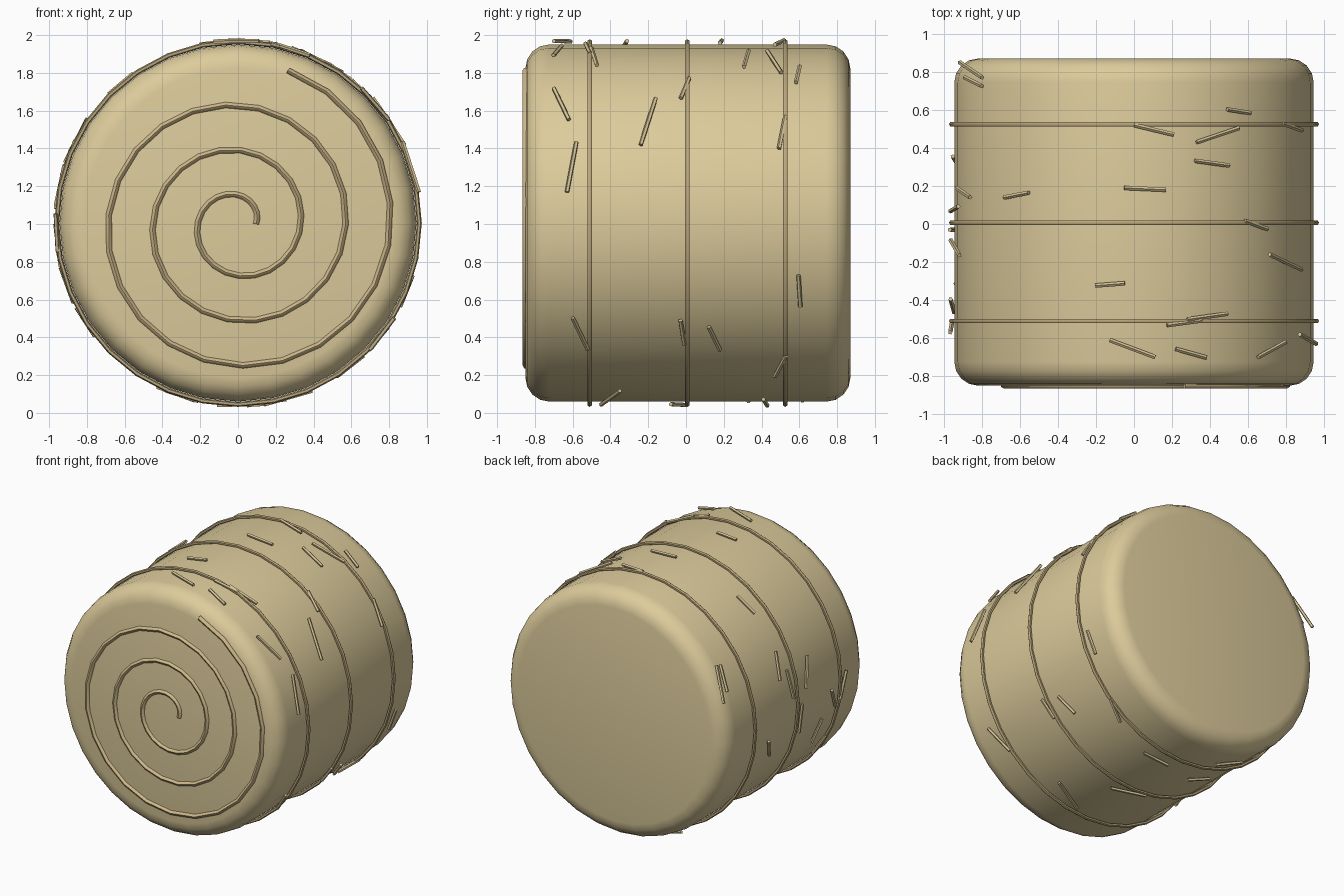
import bpy, bmesh, math
from mathutils import Vector

if "Cube" in bpy.data.objects:
    bpy.data.objects.remove(bpy.data.objects["Cube"])

ZC = 1.005      # height of the bale axis
R = 0.945       # bale radius


def mat(name, rgb):
    m = bpy.data.materials.new(name)
    m.diffuse_color = (*rgb, 1)
    m.use_nodes = True
    m.node_tree.nodes["Principled BSDF"].inputs["Base Color"].default_value = m.diffuse_color
    return m


hay = mat("hay", (0.72, 0.60, 0.33))
twine_mat = mat("twine", (0.50, 0.39, 0.20))
roll_mat = mat("roll", (0.62, 0.48, 0.25))
straw_mat = mat("straw", (0.66, 0.54, 0.30))


def finish(ob, name, m, angle=40):
    ob.name = name
    ob.data.materials.append(m)
    bpy.ops.object.select_all(action='DESELECT')
    ob.select_set(True)
    bpy.context.view_layer.objects.active = ob
    bpy.ops.object.shade_smooth_by_angle(angle=math.radians(angle))


# Bale body: cylinder along y with rounded rims
bm = bmesh.new()
bmesh.ops.create_cone(bm, cap_ends=True, segments=32, radius1=R, radius2=R, depth=1.72)
rims = [e for e in bm.edges if abs(e.verts[0].co.z - e.verts[1].co.z) < 1e-4]
bmesh.ops.bevel(bm, geom=rims, offset=0.125, segments=4, profile=0.5, affect='EDGES')
me = bpy.data.meshes.new("bale")
bm.to_mesh(me)
bm.free()
body = bpy.data.objects.new("bale", me)
bpy.context.collection.objects.link(body)
body.rotation_euler.x = math.pi / 2
body.location = (0, 0.01, ZC)
finish(body, "bale_body", hay)

# Three twine loops around the bale
for i, y in enumerate((-0.51, 0.007, 0.525)):
    bpy.ops.mesh.primitive_torus_add(major_segments=32, minor_segments=6, major_radius=0.96,
                                     minor_radius=0.013, location=(0, y, ZC),
                                     rotation=(math.pi / 2, 0, 0))
    finish(bpy.context.object, f"twine_{i + 1}", twine_mat, 60)

# Rolled-hay spiral on the front face
cu = bpy.data.curves.new("spiral", 'CURVE')
cu.dimensions = '3D'
cu.bevel_depth = 0.018
cu.bevel_resolution = 1
cu.use_fill_caps = True
sp = cu.splines.new('POLY')
N, turns = 72, 3.2
sp.points.add(N)
for i, p in enumerate(sp.points):
    a = 2 * math.pi * turns * i / N
    r = 0.095 + 0.76 * i / N
    p.co = (r * math.cos(a), -0.847, 1.0 + r * math.sin(a), 1)
tmp = bpy.data.objects.new("tmp", cu)
bpy.context.collection.objects.link(tmp)
bpy.context.view_layer.update()
spiral_mesh = bpy.data.meshes.new_from_object(tmp.evaluated_get(bpy.context.evaluated_depsgraph_get()))
bpy.data.objects.remove(tmp)
spiral = bpy.data.objects.new("spiral", spiral_mesh)
bpy.context.collection.objects.link(spiral)
finish(spiral, "end_spiral", roll_mat, 60)


# Loose straws lying on the side: angle (deg), y, run around the bale, run along y
def straw(i, ang, y, t, dy):
    a = math.radians(ang)
    d = Vector((-math.sin(a) * t, dy, math.cos(a) * t))
    bpy.ops.mesh.primitive_cylinder_add(
        vertices=5, radius=0.012, depth=d.length,
        location=(0.962 * math.cos(a), y, ZC + 0.962 * math.sin(a)),
        rotation=d.to_track_quat('Z', 'Y').to_euler())
    finish(bpy.context.object, f"straw_{i + 1}", straw_mat)


right_straws = [(41, -.66, -.22, .08), (18, -.605, -.28, -.05), (34, -.2, -.3, -.08),
                (-37.5, -.56, -.21, .08), (-37, -.02, -.16, .02), (-39.5, .15, -.16, .06),
                (-22, .6, -.18, .01), (-52, .5, -.18, -.06), (30, .51, -.2, -.035)]
top_straws = [(55, .593, -.15, -.02), (64.7, .32, -.2, -.025), (48, -.005, -.16, -.045),
              (62.7, .467, -.25, .075), (83.7, .495, -.21, -.05), (86.5, .185, -.22, -.01),
              (130, .152, -.17, .025), (97.5, -.318, -.155, .012), (90.5, -.655, -.24, -.09),
              (71.8, -.68, -.17, -.045)]
top_straws += [(66.3, -.487, -.23, .03), (74, -.52, -.19, .025)]
left_straws = [(153, .81, -.26, -.08), (151.5, .748, -.19, -.045), (159, .165, -.2, -.05),
               (169, .08, -.22, .025), (168, -.125, -.22, -.08), (187, -.03, .23, .0),
               (193, .33, .14, -.05), (200, -.3, .2, .03), (187, -.43, .16, -.07),
               (183, -.54, .2, .06)]
under_straws = [(213, -.46, .18, .02), (-81, .42, -.21, .02), (-108, .35, -.18, .04),
                (-110, .64, -.21, .05), (-89, -.04, -.25, .08), (-74, -.4, -.26, -.1)]
for i, s in enumerate(right_straws + top_straws + left_straws + under_straws):
    straw(i, *s)
